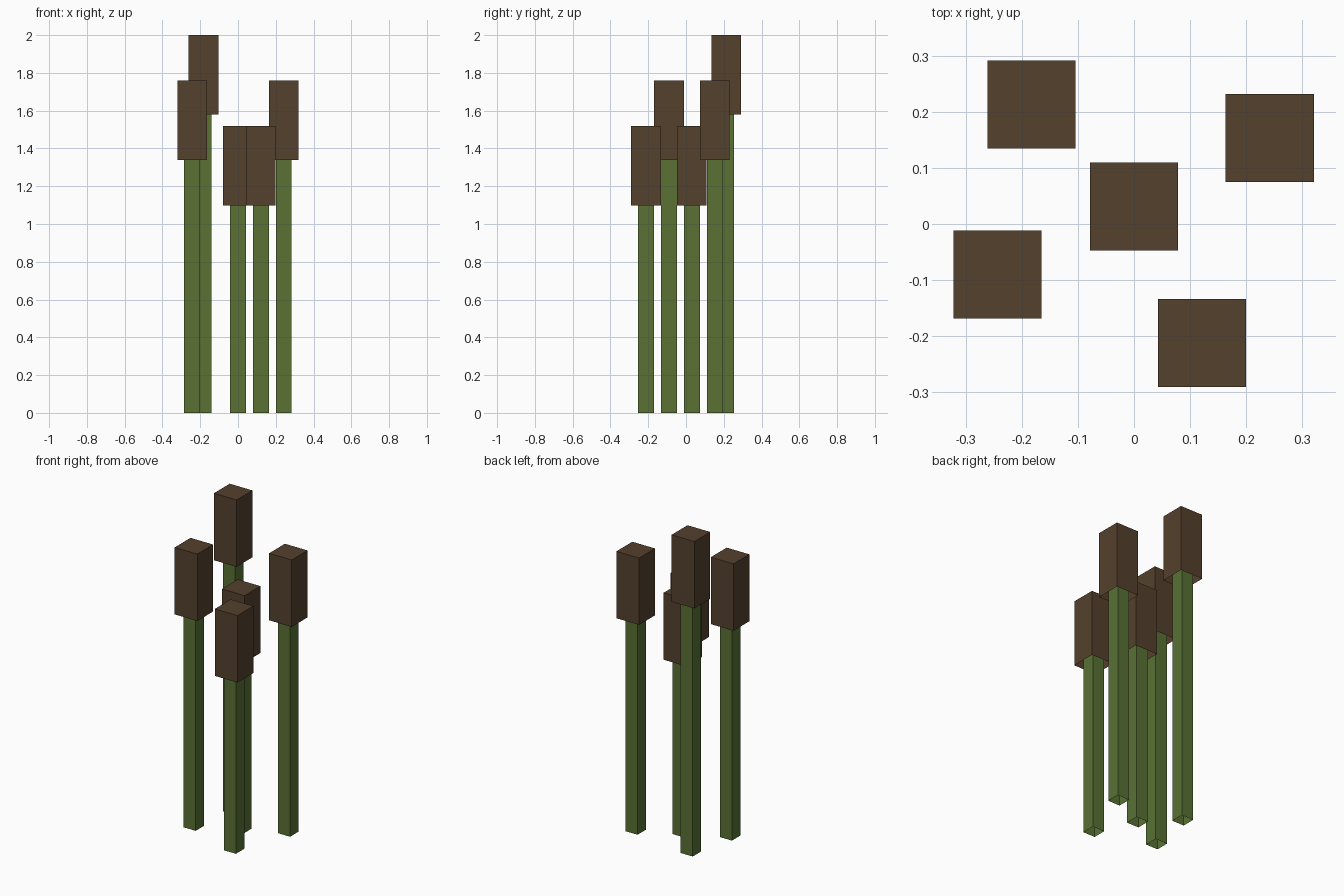
import bpy, bmesh
from mathutils import Matrix, Vector

if "Cube" in bpy.data.objects:
    bpy.data.objects.remove(bpy.data.objects["Cube"])


def material(name, rgb):
    m = bpy.data.materials.new(name)
    m.diffuse_color = (*rgb, 1.0)
    m.use_nodes = True
    m.node_tree.nodes["Principled BSDF"].inputs["Base Color"].default_value = m.diffuse_color
    return m


GREEN = material("stem green", (0.100, 0.165, 0.034))
BROWN = material("seed head brown", (0.089, 0.052, 0.026))


def open_box(name, x, y, width, z0, z1, mat):
    """Square post with a top cap and an open underside."""
    bm = bmesh.new()
    bmesh.ops.create_cube(bm, size=1.0, matrix=Matrix.Translation((x, y, (z0 + z1) / 2))
                          @ Matrix.Diagonal((width, width, z1 - z0, 1)))
    bm.normal_update()
    bottom = [f for f in bm.faces if f.normal.z < -0.5]
    bmesh.ops.delete(bm, geom=bottom, context='FACES_ONLY')
    mesh = bpy.data.meshes.new(name)
    bm.to_mesh(mesh)
    bm.free()
    mesh.materials.append(mat)
    obj = bpy.data.objects.new(name, mesh)
    bpy.context.collection.objects.link(obj)


HEAD_WIDTH, STEM_WIDTH, HEAD_HEIGHT = 0.157, 0.084, 0.42

# reeds: x, y, top height
REEDS = [(-0.183, 0.213, 2.0), (0.242, 0.153, 1.76), (0.0, 0.031, 1.518),
         (-0.243, -0.09, 1.76), (0.121, -0.212, 1.518)]

for i, (x, y, top) in enumerate(REEDS, 1):
    base = top - HEAD_HEIGHT
    # stem runs a little way up inside the hollow seed head
    open_box(f"stem_{i}", x, y, STEM_WIDTH, 0.0, base + 0.12, GREEN)
    open_box(f"seed_head_{i}", x, y, HEAD_WIDTH, base, top, BROWN)
